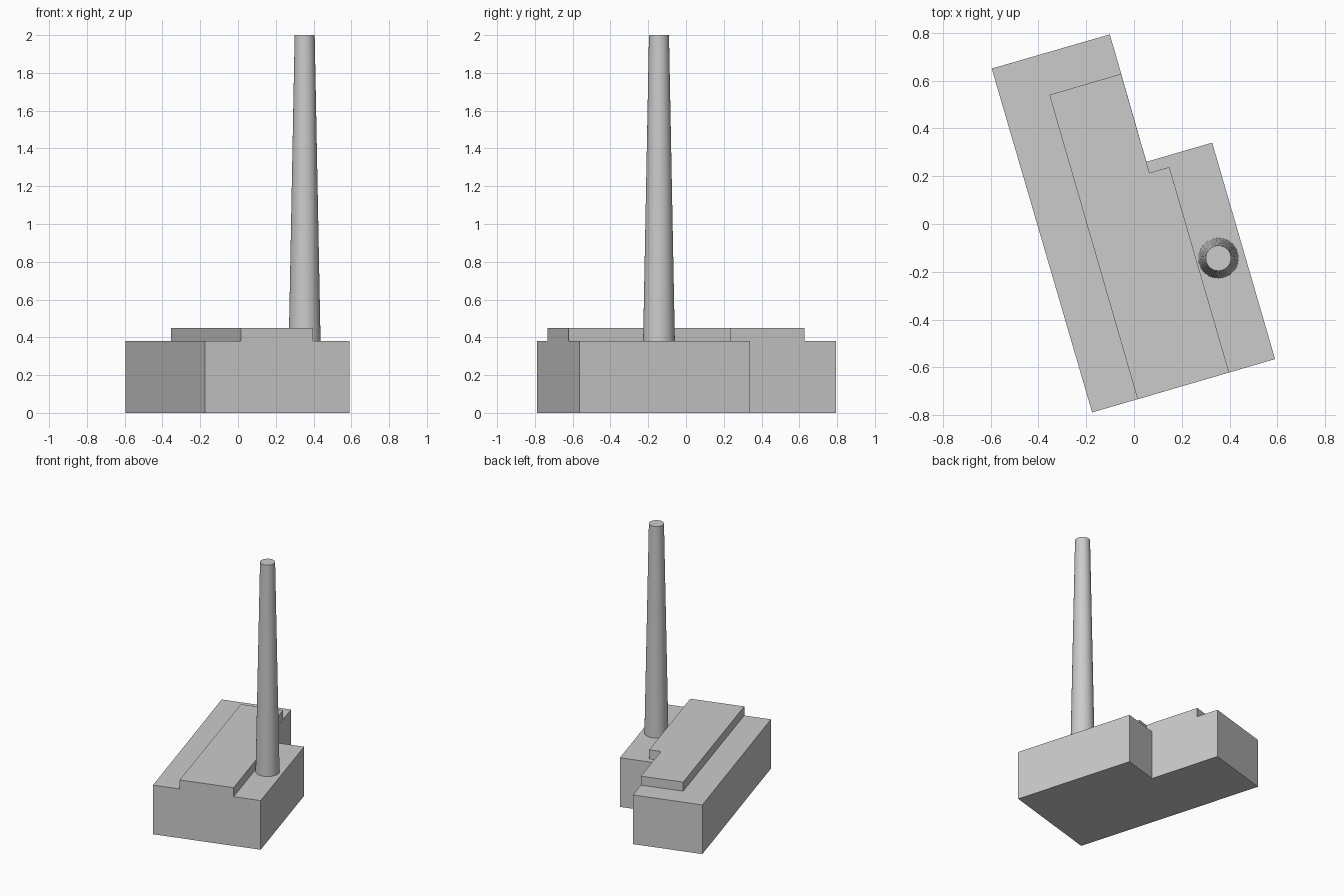
import bpy, bmesh, math

if "Cube" in bpy.data.objects:
    bpy.data.objects.remove(bpy.data.objects["Cube"])

grey = bpy.data.materials.new("plain_grey")
grey.diffuse_color = (0.6, 0.6, 0.6, 1)
grey.use_nodes = True
grey.node_tree.nodes["Principled BSDF"].inputs["Base Color"].default_value = grey.diffuse_color


def extruded_block(name, outline, z0, z1):
    """Extrude a counter-clockwise floor outline into a solid block."""
    bm = bmesh.new()
    face = bm.faces.new([bm.verts.new((x, y, z0)) for x, y in outline])
    top = bmesh.ops.extrude_face_region(bm, geom=[face], use_keep_orig=True)["geom"]
    for v in top:
        if isinstance(v, bmesh.types.BMVert):
            v.co.z = z1
    bmesh.ops.recalc_face_normals(bm, faces=bm.faces)
    mesh = bpy.data.meshes.new(name)
    bm.to_mesh(mesh)
    bm.free()
    mesh.materials.append(grey)
    obj = bpy.data.objects.new(name, mesh)
    bpy.context.collection.objects.link(obj)
    return obj


# Main building with a stepped back corner
extruded_block("main_building",
               [(-0.175, -0.788), (0.59, -0.565), (0.327, 0.34),
                (0.052, 0.26), (-0.101, 0.793), (-0.595, 0.65)], 0.0, 0.38)

# Low raised roof storey, flush with the front wall and inner back wall
extruded_block("raised_roof",
               [(0.015, -0.733), (0.398, -0.621), (0.148, 0.238),
                (0.065, 0.214), (-0.054, 0.628), (-0.354, 0.54)], 0.38, 0.45)

# Tapered chimney standing on the lower roof
bpy.ops.mesh.primitive_cone_add(vertices=64, radius1=0.084, radius2=0.053,
                                depth=1.62, location=(0.353, -0.143, 1.19))
chimney = bpy.context.object
chimney.name = "chimney"
chimney.data.materials.append(grey)
bpy.ops.object.shade_smooth_by_angle(angle=math.radians(30))
